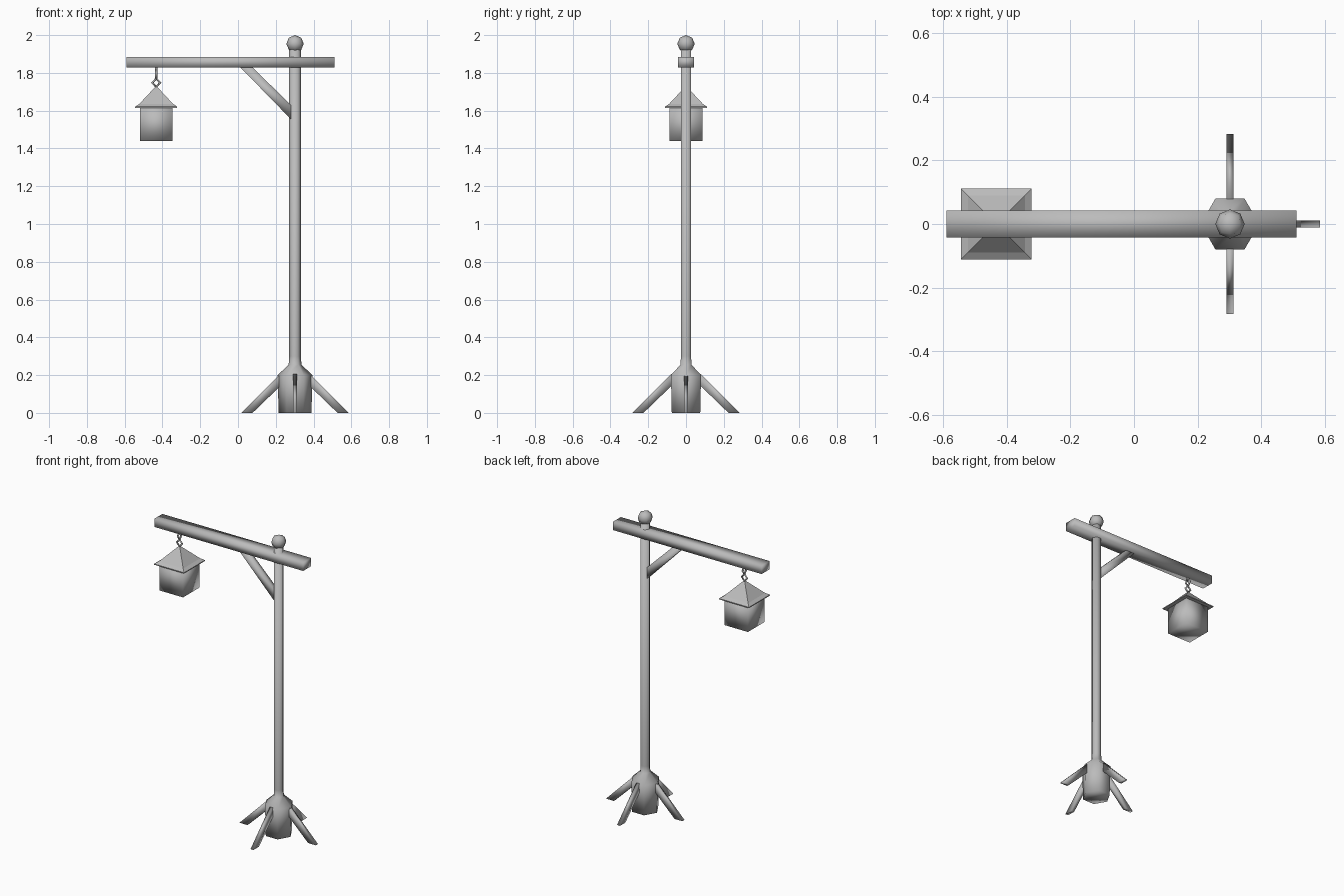
import bpy, bmesh, math
from mathutils import Matrix, Vector

if "Cube" in bpy.data.objects:
    bpy.data.objects.remove(bpy.data.objects["Cube"])

POST_X, LAMP_X = 0.302, -0.433

grey = bpy.data.materials.new("plain grey")
grey.diffuse_color = (0.5, 0.5, 0.5, 1)
grey.use_nodes = True
grey.node_tree.nodes["Principled BSDF"].inputs["Base Color"].default_value = grey.diffuse_color


def finish(name, bm, smooth=True):
    bmesh.ops.recalc_face_normals(bm, faces=bm.faces)
    for f in bm.faces:
        f.smooth = smooth
    me = bpy.data.meshes.new(name)
    bm.to_mesh(me)
    bm.free()
    me.materials.append(grey)
    ob = bpy.data.objects.new(name, me)
    bpy.context.collection.objects.link(ob)
    return ob


def stack(name, rings, sides, centre, turn=0.0, smooth=True):
    """Skin a stack of (radius, z) polygon rings and cap both ends."""
    bm = bmesh.new()
    loops = []
    for r, z in rings:
        loops.append([bm.verts.new((centre + r * math.cos(turn + math.tau * i / sides),
                                    r * math.sin(turn + math.tau * i / sides), z))
                      for i in range(sides)])
    for a, b in zip(loops, loops[1:]):
        for i in range(sides):
            j = (i + 1) % sides
            bm.faces.new((a[i], a[j], b[j], b[i]))
    bm.faces.new(loops[0][::-1])
    bm.faces.new(loops[-1])
    return finish(name, bm, smooth)


def box(name, centre, size):
    bm = bmesh.new()
    bmesh.ops.create_cube(bm, size=1, matrix=Matrix.Translation(centre) @ Matrix.Diagonal((*size, 1)))
    return finish(name, bm)


def slab(name, outline, width, matrix=Matrix()):
    """Extrude an x-z outline across y."""
    bm = bmesh.new()
    f = bm.faces.new([bm.verts.new((x, -width / 2, z)) for x, z in outline])
    ext = bmesh.ops.extrude_face_region(bm, geom=[f])
    moved = [v for v in ext["geom"] if isinstance(v, bmesh.types.BMVert)]
    bmesh.ops.translate(bm, verts=moved, vec=(0, width, 0))
    bm.transform(matrix)
    return finish(name, bm)


def link(name, z, half_w, half_h, thick, turn):
    """Diamond chain link with a square section."""
    bm = bmesh.new()
    rings = []
    for i in range(4):
        a = math.tau * i / 4
        d = Vector((math.cos(a), 0, math.sin(a)))
        ring = []
        for o, y in ((0, -thick), (thick, 0), (0, thick), (-thick, 0)):
            ring.append(bm.verts.new((d.x * (half_w - thick + o), y, d.z * (half_h - thick + o))))
        rings.append(ring)
    for i in range(4):
        a, b = rings[i], rings[(i + 1) % 4]
        for k in range(4):
            bm.faces.new((a[k], a[(k + 1) % 4], b[(k + 1) % 4], b[k]))
    bm.transform(Matrix.Translation((LAMP_X, 0, z)) @ Matrix.Rotation(turn, 4, 'Z'))
    return finish(name, bm)


# Post with flared hexagonal foot
stack("post", [(0.087, 0), (0.092, 0.2), (0.034, 0.255), (0.031, 0.3), (0.031, 1.925)], 6, POST_X)

# Round finial made from a subdivided cube
bm = bmesh.new()
bmesh.ops.create_cube(bm, size=2)
bmesh.ops.subdivide_edges(bm, edges=bm.edges[:], cuts=1, use_grid_fill=True)
for v in bm.verts:
    v.co = v.co.normalized() * 0.046 + Vector((POST_X, 0, 1.954))
finish("finial", bm)

# Four splayed legs, cut flat on the ground
for i in range(4):
    m = Matrix.Translation((POST_X, 0, 0)) @ Matrix.Rotation(i * math.pi / 2, 4, 'Z')
    slab("leg_%d" % (i + 1), [(0.225, 0), (0.283, 0), (0.078, 0.205), (0.078, 0.142)], 0.022, m)

# Cross beam and diagonal brace
box("beam", (-0.039, 0, 1.857), (1.102, 0.084, 0.055))
slab("brace", [(0.002, 1.84), (0.066, 1.84), (0.285, 1.625), (0.285, 1.55)], 0.03)

# Chain
link("upper_link", 1.798, 0.027, 0.036, 0.007, math.pi / 2)
link("lower_link", 1.748, 0.027, 0.030, 0.007, 0)

# Lantern with flared pyramid roof
box("lantern_body", (LAMP_X, 0, 1.53), (0.174, 0.174, 0.18))
d = math.sqrt(2)
stack("lantern_roof", [(0.111 * d, 1.615), (0.111 * d, 1.621), (0.09 * d, 1.635),
                       (0.006 * d, 1.725)], 4, LAMP_X, math.pi / 4, smooth=False)
